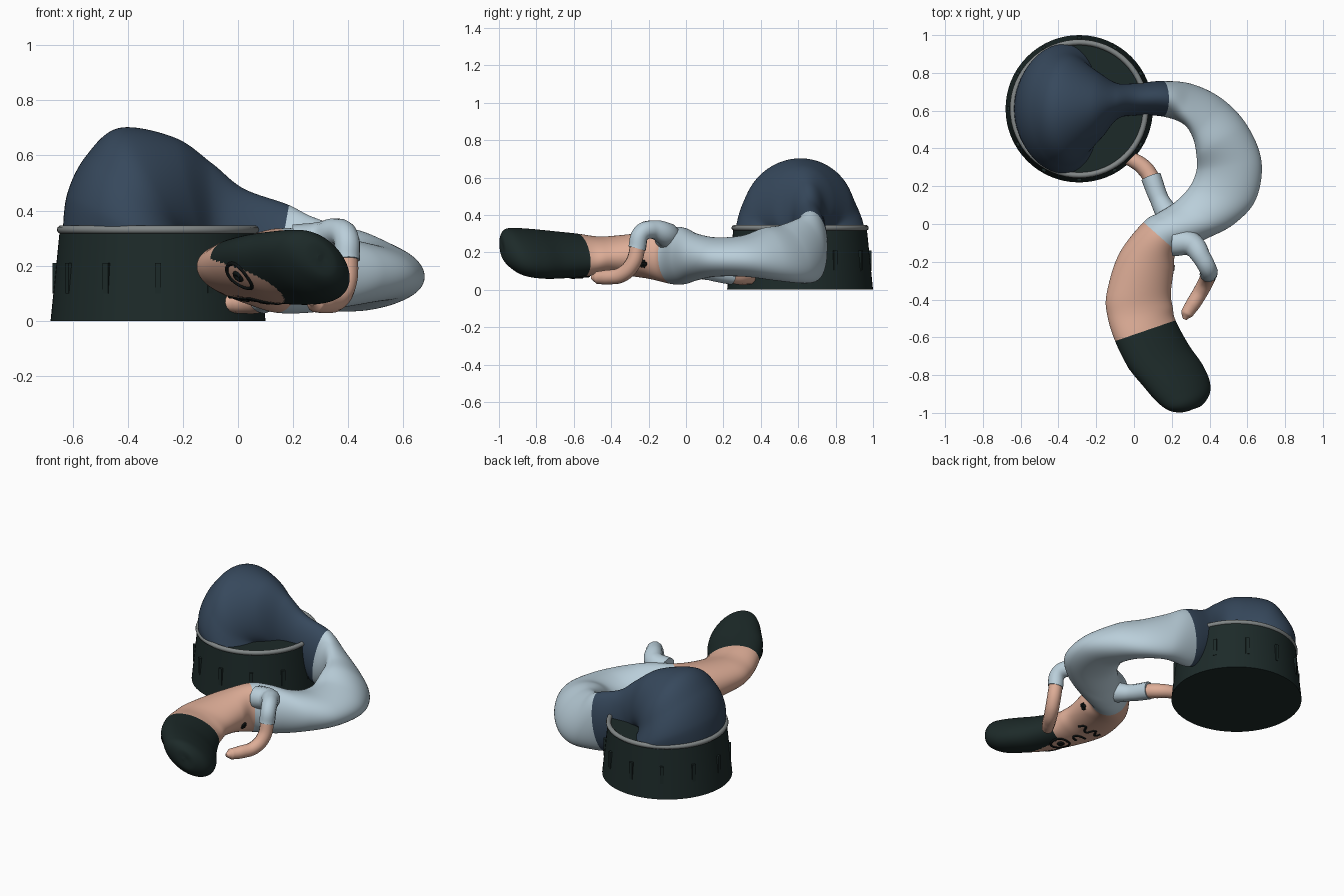
import bpy, bmesh, math
from mathutils import Vector, Matrix

cube = bpy.data.objects.get("Cube")
if cube:
    bpy.data.objects.remove(cube, do_unlink=True)


def material(name, colour):
    m = bpy.data.materials.new(name)
    m.use_nodes = True
    rgba = (*colour, 1)
    m.diffuse_color = rgba
    m.node_tree.nodes["Principled BSDF"].inputs["Base Color"].default_value = rgba
    return m


NAVY = material("navy cloth", (0.037, 0.065, 0.107))
PALE = material("pale blue cloth", (0.49, 0.62, 0.70))
SKIN = material("skin", (0.73, 0.42, 0.31))
DARK = material("dark green black", (0.012, 0.023, 0.022))
GREY = material("grey rim", (0.22, 0.24, 0.24))
INK = material("black ink", (0.004, 0.006, 0.006))


def mesh_object(name, bm, mats, angle=None):
    bmesh.ops.recalc_face_normals(bm, faces=bm.faces[:])
    mesh = bpy.data.meshes.new(name)
    bm.to_mesh(mesh)
    bm.free()
    for m in mats:
        mesh.materials.append(m)
    obj = bpy.data.objects.new(name, mesh)
    bpy.context.collection.objects.link(obj)
    if angle:
        bpy.ops.object.select_all(action="DESELECT")
        obj.select_set(True)
        bpy.context.view_layer.objects.active = obj
        bpy.ops.object.shade_smooth_by_angle(angle=math.radians(angle))


def tube(name, points, radii, mat, depth=1.0):
    """Smooth round tube through the points."""
    curve = bpy.data.curves.new(name, "CURVE")
    curve.dimensions = "3D"
    curve.bevel_depth = depth
    curve.bevel_resolution = 4
    curve.resolution_u = 8
    curve.use_fill_caps = True
    spline = curve.splines.new("BEZIER")
    spline.bezier_points.add(len(points) - 1)
    for bp, p, r in zip(spline.bezier_points, points, radii):
        bp.co = p
        bp.radius = r
        bp.handle_left_type = bp.handle_right_type = "AUTO"
    curve.materials.append(mat)
    bpy.context.collection.objects.link(bpy.data.objects.new(name, curve))


# Drum with upright ribs and a rolled rim
CENTRE = Vector((-0.29, 0.61, 0))
bm = bmesh.new()
bmesh.ops.create_cone(bm, cap_ends=True, segments=64, radius1=0.39, radius2=0.357,
                      depth=0.325, matrix=Matrix.Translation(CENTRE + Vector((0, 0, 0.1625))))
mesh_object("drum", bm, [DARK], 40)

bm = bmesh.new()
for i in range(12):
    place = (Matrix.Translation(CENTRE) @ Matrix.Rotation(i * math.tau / 12, 4, "Z")
             @ Matrix.Translation((0.37, 0, 0.155)) @ Matrix.Diagonal((0.025, 0.022, 0.11, 1)))
    bmesh.ops.create_cube(bm, size=1, matrix=place)
mesh_object("drum_ribs", bm, [DARK])

bpy.ops.mesh.primitive_torus_add(location=CENTRE + Vector((0, 0, 0.331)), major_radius=0.352,
                                 minor_radius=0.015, major_segments=64, minor_segments=10)
rim = bpy.context.object
rim.name = "drum_rim"
rim.data.materials.append(GREY)
bpy.ops.object.shade_smooth()

# Hips: outer x, z, inner x, z, half width, middle y
HIPS = [
    (-0.637, 0.3, -0.02, 0.15, 0.335, 0.61),
    (-0.62, 0.46, -0.11, 0.2, 0.342, 0.61),
    (-0.55, 0.6, -0.16, 0.27, 0.305, 0.605),
    (-0.43, 0.7, -0.17, 0.28, 0.26, 0.61),
    (-0.23, 0.665, -0.13, 0.26, 0.17, 0.625),
    (-0.095, 0.572, -0.08, 0.2, 0.095, 0.65),
    (0.02, 0.48, 0.0, 0.13, 0.085, 0.66),
    (0.185, 0.42, 0.12, 0.055, 0.094, 0.663),
]
# Trunk and head: inner x, y, outer x, y, low z, high z, tilt towards the outside
TRUNK = [
    (0.26, 0.53, 0.31, 0.74, 0.04, 0.375, 0.4),
    (0.31, 0.46, 0.47, 0.66, 0.035, 0.345, 0.55),
    (0.33, 0.37, 0.6, 0.52, 0.05, 0.33, 0.4),
    (0.33, 0.28, 0.675, 0.33, 0.07, 0.29, 0.2),
    (0.29, 0.19, 0.645, 0.13, 0.07, 0.28, 0.1),
    (0.21, 0.11, 0.53, 0.0, 0.05, 0.3, 0),
    (0.13, 0.06, 0.38, -0.08, 0.03, 0.33, 0),
    (0.05, 0.01, 0.23, -0.15, 0.03, 0.335, 0),
    (-0.08, -0.16, 0.21, -0.25, 0.06, 0.31, 0),
    (-0.145, -0.37, 0.195, -0.37, 0.08, 0.29, 0.1),
    (-0.14, -0.49, 0.205, -0.44, 0.08, 0.285, 0.2),
    (-0.1, -0.62, 0.22, -0.51, 0.07, 0.3, 0.35),
    (-0.03, -0.76, 0.29, -0.64, 0.06, 0.315, 0.45),
    (0.05, -0.86, 0.36, -0.74, 0.06, 0.325, 0.5),
    (0.12, -0.94, 0.4, -0.83, 0.075, 0.33, 0.5),
    (0.18, -0.985, 0.4, -0.9, 0.11, 0.325, 0.5),
    (0.24, -0.998, 0.36, -0.96, 0.16, 0.29, 0.4),
    (0.29, -0.99, 0.31, -0.98, 0.22, 0.24, 0),
]
# Each section becomes a centre, a sideways half axis and an upward half axis
sections = []
for ox, oz, ix, iz, w, y in HIPS:
    sections.append((Vector((ox + ix, 2 * y, oz + iz)) / 2, Vector((0, w, 0)),
                     Vector((ox - ix, 0, oz - iz)) / 2))
for lx, ly, rx, ry, lo, hi, tilt in TRUNK:
    rise = (hi - lo) / math.hypot(1, tilt)
    sections.append((Vector((lx + rx, ly + ry, lo + hi)) / 2,
                     Vector((rx - lx, ry - ly, -tilt * rise)) / 2, Vector((0, 0, rise)) / 2))
LAST = len(sections) - 1
WAIST, HEM, HAIRLINE = 7, 15, 19


def surface(t, angle):
    """Point on the body at section position t, turned by angle."""
    i = min(int(t), LAST - 1)
    f = t - i
    a, b, c, d = (sections[max(0, min(LAST, i + k))] for k in (-1, 0, 1, 2))
    mid, side, up = (
        q + 0.5 * f * (r - p + f * (2 * p - 5 * q + 4 * r - s + f * (3 * (q - r) + s - p)))
        for p, q, r, s in zip(a, b, c, d))
    return mid + side * math.cos(angle) + up * math.sin(angle)


def body_material(t, angle):
    """Cloth, skin and hair along the body; the face dips into the hair."""
    if t < WAIST:
        return 0
    if t < HEM:
        return 1
    turn = 1.5 * (angle - math.radians(240))
    dip = 2.1 * math.cos(turn) if abs(turn) < math.pi / 2 else 0
    return 2 if t < HAIRLINE + dip else 3


STEPS, SIDES = 16, 96
bm = bmesh.new()
rings = [[bm.verts.new(surface(k / STEPS, j * math.tau / SIDES)) for j in range(SIDES)]
         for k in range(LAST * STEPS + 1)]
for k in range(LAST * STEPS):
    for j in range(SIDES):
        n = (j + 1) % SIDES
        face = bm.faces.new((rings[k][j], rings[k][n], rings[k + 1][n], rings[k + 1][j]))
        face.smooth = True
        face.material_index = body_material((k + 0.5) / STEPS, (j + 0.5) * math.tau / SIDES)
bm.faces.new(rings[0])
bm.faces.new(rings[-1]).material_index = 3
mesh_object("body", bm, [NAVY, PALE, SKIN, DARK])


# Inked face marks lying on the skin
def ink(name, marks, width=0.007):
    points = [surface(t, math.radians(a)) for t, a in marks]
    tube(name, points, [1] * len(points), INK, width)


def loop(t, a, size, turns=1.0):
    return [(t + 0.38 * size * math.cos(q), a + 21 * size * math.sin(q))
            for q in (turns * math.tau * i / 16 for i in range(17))]


for side, t, a in (("left", 20, 216), ("right", 19.1, 282)):
    ink(side + "_eye_ring", loop(t, a, 1))
    ink(side + "_pupil", loop(t, a, 0.25), 0.009)
ink("nose", loop(18, 272, 0.7, 0.6))
ink("mouth", [(16.9 + 0.2 * math.sin(i * 1.2), 250 + 5 * i) for i in range(12)])
ink("cheek_mark", [(15.72, 345), (15.95, 343), (15.72, 339), (15.95, 336), (15.75, 333)], 0.009)

# Front arm: sleeve then bare forearm and hand
tube("front_sleeve",
     [(0.21, -0.1, 0.28), (0.3, -0.105, 0.295), (0.36, -0.18, 0.322), (0.392, -0.24, 0.3),
      (0.395, -0.262, 0.22)],
     [0.07, 0.065, 0.05, 0.047, 0.048], PALE)
tube("front_forearm",
     [(0.395, -0.255, 0.24), (0.39, -0.285, 0.14), (0.36, -0.345, 0.08),
      (0.315, -0.42, 0.067), (0.28, -0.475, 0.065), (0.268, -0.505, 0.065)],
     [0.042, 0.042, 0.041, 0.04, 0.034, 0.01], SKIN)

# Rear arm reaching to the drum
tube("rear_sleeve", [(0.19, 0.03, 0.13), (0.135, 0.13, 0.1), (0.09, 0.25, 0.08)],
     [0.065, 0.05, 0.054], PALE)
tube("rear_forearm",
     [(0.1, 0.23, 0.08), (0.06, 0.29, 0.07), (0.0, 0.335, 0.067), (-0.055, 0.35, 0.065),
      (-0.078, 0.355, 0.065)],
     [0.044, 0.044, 0.04, 0.031, 0.01], SKIN)
